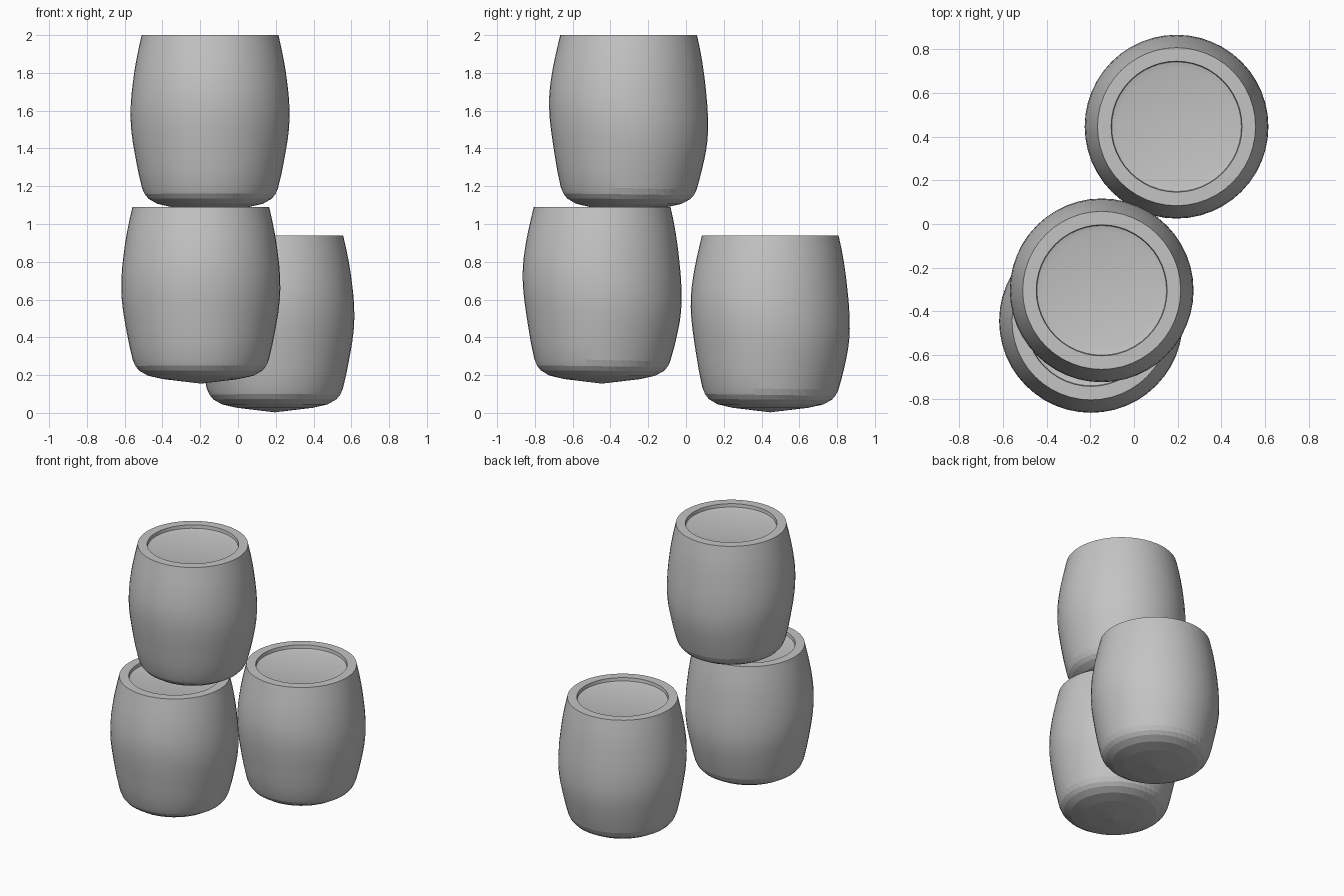
import bpy, bmesh, math

if "Cube" in bpy.data.objects:
    bpy.data.objects.remove(bpy.data.objects["Cube"])

SIDES = 48
HEIGHT = 0.935

# (radius, height) from the pointed underside, up the bulging wall,
# over the flat rim and down into the shallow recessed lid
PROFILE = [
    (0.20, 0.024), (0.28, 0.042), (0.325, 0.068), (0.346, 0.092), (0.36, 0.125),
    (0.378, 0.20), (0.390, 0.26), (0.401, 0.32), (0.411, 0.38), (0.418, 0.44),
    (0.421, 0.50), (0.420, 0.56), (0.416, 0.62), (0.409, 0.68), (0.401, 0.74),
    (0.391, 0.80), (0.378, 0.865), (0.362, 0.935),
    (0.30, 0.935), (0.297, 0.912), (0.27, 0.905),
]
RIM = 17            # index of the rim's outer ring
TWISTED = 4         # lowest rings are turned to give the fluted foot

clay = bpy.data.materials.new("plain grey")
clay.diffuse_color = (0.55, 0.55, 0.55, 1)
clay.use_nodes = True
clay.node_tree.nodes["Principled BSDF"].inputs["Base Color"].default_value = clay.diffuse_color


def barrel(name, x, y, z):
    bm = bmesh.new()
    rings = []
    for i, (r, h) in enumerate(PROFILE):
        turn = 0.5 * max(0, TWISTED - i)
        ring = []
        for s in range(SIDES):
            a = 2 * math.pi * (s + turn) / SIDES
            px, py = r * math.cos(a), r * math.sin(a)
            # the bulge leans slightly higher on the front
            lean = 0.0
            if i <= RIM:
                lean = -0.14 * py * max(0.0, math.sin(math.pi * h / HEIGHT)) ** 2
            ring.append(bm.verts.new((px, py, h + lean)))
        rings.append(ring)
    # wall, rim and recess
    for lo, hi in zip(rings, rings[1:]):
        for s in range(SIDES):
            t = (s + 1) % SIDES
            bm.faces.new((lo[s], lo[t], hi[t], hi[s]))
    # underside and lid floor
    foot = bm.verts.new((0, 0, 0))
    lid = bm.verts.new((0, 0, 0.9))
    for s in range(SIDES):
        t = (s + 1) % SIDES
        bm.faces.new((foot, rings[0][t], rings[0][s]))
        bm.faces.new((lid, rings[-1][s], rings[-1][t]))
    bm.normal_update()
    # smooth wall, faceted foot, crisp rim
    for f in bm.faces:
        f.smooth = f.calc_center_median().z > 0.11
    for e in bm.edges:
        e.smooth = e.calc_face_angle(0) < math.radians(30)
    mesh = bpy.data.meshes.new(name)
    bm.to_mesh(mesh)
    bm.free()
    mesh.materials.append(clay)
    ob = bpy.data.objects.new(name, mesh)
    ob.location = (x, y, z)
    bpy.context.collection.objects.link(ob)


barrel("back_barrel", 0.195, 0.446, 0.003)
barrel("front_barrel", -0.197, -0.444, 0.155)
barrel("stacked_barrel", -0.148, -0.304, 1.065)
